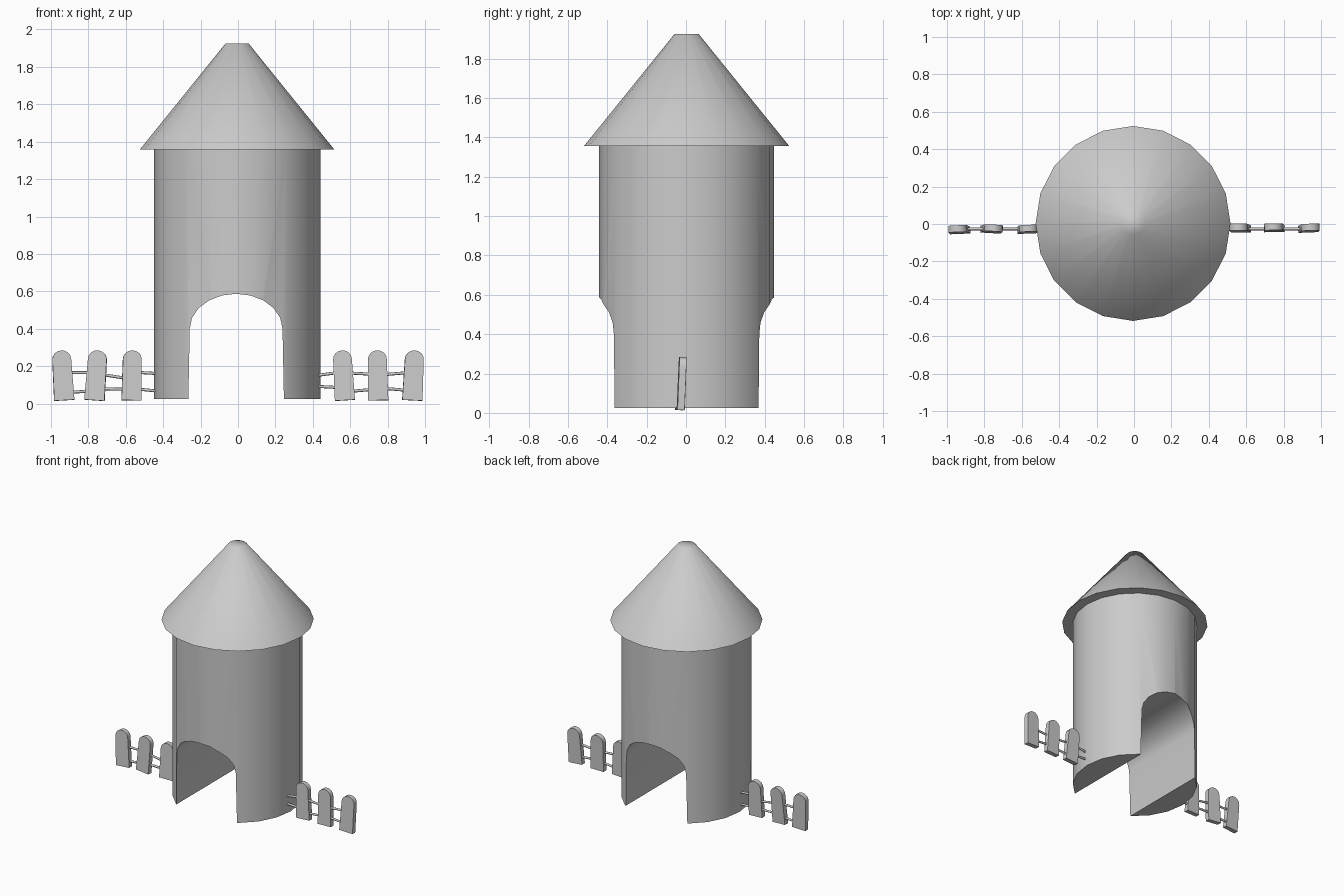
import bpy, bmesh, math
from mathutils import Vector, Matrix

if "Cube" in bpy.data.objects:
    bpy.data.objects.remove(bpy.data.objects["Cube"], do_unlink=True)

grey = bpy.data.materials.new("plain grey")
grey.use_nodes = True
GREY = (0.6, 0.6, 0.6, 1)
grey.diffuse_color = GREY
grey.node_tree.nodes["Principled BSDF"].inputs["Base Color"].default_value = GREY

CX, CY = -0.005, 0.003


def add_object(name, bm):
    bmesh.ops.recalc_face_normals(bm, faces=bm.faces)
    mesh = bpy.data.meshes.new(name)
    bm.to_mesh(mesh)
    bm.free()
    mesh.materials.append(grey)
    obj = bpy.data.objects.new(name, mesh)
    bpy.context.collection.objects.link(obj)
    return obj


def smooth(obj, degrees):
    bpy.ops.object.select_all(action='DESELECT')
    obj.select_set(True)
    bpy.context.view_layer.objects.active = obj
    bpy.ops.object.shade_smooth_by_angle(angle=math.radians(degrees))


def frustum(name, r_low, r_high, z_low, z_high, sides):
    bm = bmesh.new()
    bmesh.ops.create_cone(bm, cap_ends=True, segments=sides, radius1=r_low,
                          radius2=r_high, depth=z_high - z_low)
    bmesh.ops.translate(bm, verts=bm.verts, vec=(CX, CY, (z_low + z_high) / 2))
    return add_object(name, bm)


def arched_slab(name, half_low, half_top, z_low, z_spring, z_top, depth, steps):
    """Upright outline with a rounded top, extruded along y about y = 0."""
    outline = [(-half_low, z_low), (half_low, z_low)]
    for i in range(steps + 1):
        a = math.pi * i / steps
        outline.append((half_top * math.cos(a), z_spring + (z_top - z_spring) * math.sin(a)))
    bm = bmesh.new()
    face = bm.faces.new([bm.verts.new((x, -depth / 2, z)) for x, z in outline])
    new = bmesh.ops.extrude_face_region(bm, geom=[face])["geom"]
    moved = [v for v in new if isinstance(v, bmesh.types.BMVert)]
    bmesh.ops.translate(bm, verts=moved, vec=(0, depth, 0))
    return add_object(name, bm)


# Round tower with an arched passage running front to back
tower = frustum("tower", 0.445, 0.445, 0.025, 1.36, 20)
cutter = arched_slab("passage_cutter", 0.258, 0.248, -0.1, 0.4, 0.587, 1.4, 10)
cutter.location = (CX - 0.005, 0, 0)
cutter.hide_render = True
cut = tower.modifiers.new("passage", 'BOOLEAN')
cut.operation = 'DIFFERENCE'
cut.solver = 'EXACT'
cut.object = cutter
bpy.context.view_layer.objects.active = tower
bpy.ops.object.modifier_apply(modifier=cut.name)
bpy.data.objects.remove(cutter, do_unlink=True)
smooth(tower, 35)

# Conical roof with a small flat tip
roof = frustum("roof", 0.521, 0.062, 1.357, 1.925, 20)
smooth(roof, 60)

# Fence pickets: x, y, sideways lean, turn
pickets = [(-0.937, -0.03, -0.06, 0.04), (-0.758, -0.026, 0.07, -0.06),
           (-0.567, -0.028, 0.02, 0.04), (0.564, -0.021, -0.06, 0.0),
           (0.747, -0.02, -0.02, 0.02), (0.938, -0.022, 0.05, 0.04)]
for i, (x, y, lean, turn) in enumerate(pickets):
    picket = arched_slab(f"picket_{i + 1}", 0.054, 0.05, -0.13, 0.09, 0.137, 0.036, 8)
    picket.matrix_world = (Matrix.Translation((x, y, 0.147))
                           @ Matrix.Rotation(turn, 4, 'Z')
                           @ Matrix.Rotation(lean, 4, 'Y')
                           @ Matrix.Rotation(-0.04, 4, 'X'))
    smooth(picket, 30)

# Thin rails between pickets: start x, end x, then heights of upper and lower rail
spans = [(-0.94, -0.76, 0.165, 0.165, 0.058, 0.068),
         (-0.76, -0.565, 0.16, 0.13, 0.08, 0.075),
         (-0.565, -0.42, 0.168, 0.16, 0.08, 0.066),
         (0.42, 0.565, 0.15, 0.17, 0.092, 0.084),
         (0.565, 0.747, 0.165, 0.155, 0.062, 0.078),
         (0.747, 0.94, 0.152, 0.168, 0.084, 0.068)]
for i, (x0, x1, u0, u1, l0, l1) in enumerate(spans):
    for level, z0, z1 in (("upper", u0, u1), ("lower", l0, l1)):
        start, end = Vector((x0, -0.026, z0)), Vector((x1, -0.026, z1))
        bm = bmesh.new()
        bmesh.ops.create_cone(bm, cap_ends=True, segments=8, radius1=0.008,
                              radius2=0.008, depth=(end - start).length)
        turn = (end - start).to_track_quat('Z', 'Y').to_matrix().to_4x4()
        bmesh.ops.transform(bm, verts=bm.verts,
                            matrix=Matrix.Translation((start + end) / 2) @ turn)
        smooth(add_object(f"{level}_rail_{i + 1}", bm), 50)
